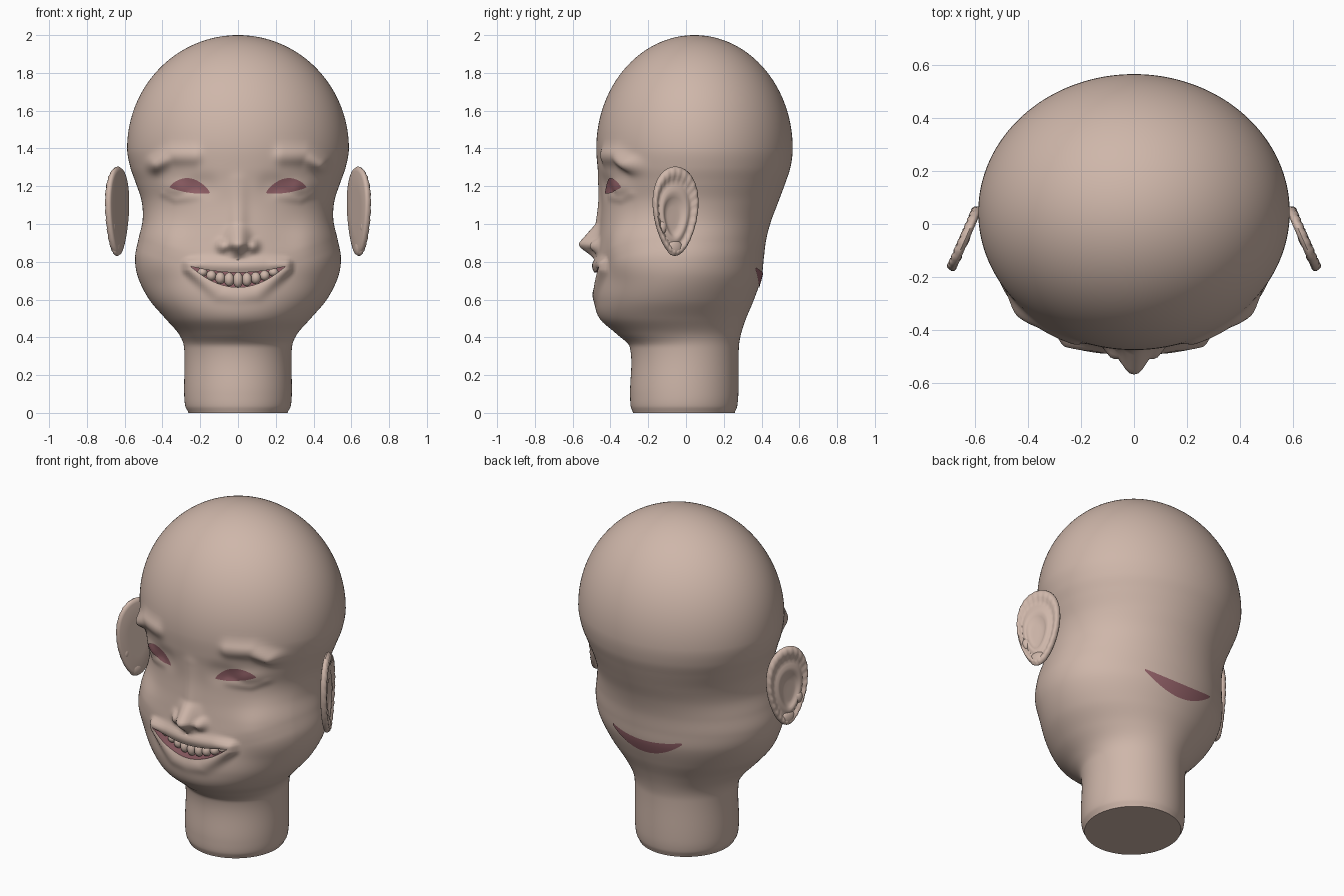
import bpy, bmesh, math
from math import sin, cos, pi, sqrt, exp

if "Cube" in bpy.data.objects:
    bpy.data.objects.remove(bpy.data.objects["Cube"], do_unlink=True)


def material(name, rgb):
    m = bpy.data.materials.new(name)
    m.use_nodes = True
    m.diffuse_color = (*rgb, 1)
    m.node_tree.nodes["Principled BSDF"].inputs["Base Color"].default_value = (*rgb, 1)
    return m


skin = material("skin", (0.62, 0.47, 0.40))
red = material("dull_red", (0.29, 0.12, 0.138))


def finish(bm, name, mats, angle=50):
    me = bpy.data.meshes.new(name)
    bm.to_mesh(me)
    bm.free()
    for m in mats:
        me.materials.append(m)
    ob = bpy.data.objects.new(name, me)
    bpy.context.collection.objects.link(ob)
    smooth(ob, angle)
    return ob


def smooth(ob, angle=50):
    bpy.ops.object.select_all(action="DESELECT")
    ob.select_set(True)
    bpy.context.view_layer.objects.active = ob
    bpy.ops.object.shade_smooth_by_angle(angle=math.radians(angle))


# Head outline below the dome: height, half width, front y, back y
PROFILE = [
    (0, .262, -.28, .258), (.03, .278, -.292, .27), (.1, .285, -.296, .277),
    (.35, .286, -.298, .28), (.42, .315, -.37, .292), (.5, .385, -.458, .318),
    (.6, .47, -.485, .36), (.72, .53, -.48, .4), (.82, .545, -.475, .412),
    (.92, .527, -.465, .425), (1.02, .505, -.455, .452), (1.12, .51, -.45, .49),
    (1.22, .542, -.457, .527), (1.3, .57, -.468, .553), (1.4, .587, -.475, .565)]

# Face relief: ridges from (x, z) to (x, z), with end radii and end heights
RIDGES = [
    (0, 1.22, 0, 1.0, .045, .045, .008, .022),       # nose bridge
    (0, 1.0, 0, .9, .045, .062, .022, .1),           # nose tip
    (.07, .885, .075, .885, .035, .035, .045, .045),  # nose wing
    (.24, 1.36, .36, 1.36, .045, .045, .022, .028),  # brow
    (.36, 1.36, .44, 1.315, .045, .04, .028, .062),
    (.22, 1.15, .33, 1.135, .025, .025, .006, .01),  # lower lid
    (.33, 1.135, .39, 1.165, .025, .025, .01, .012),
    (.33, 1.185, .36, 1.185, .05, .05, .014, .014),  # eyeball
    (0, .78, .15, .785, .035, .035, .02, .02),       # upper lip
    (.15, .785, .26, .785, .035, .03, .02, .04),
    (0, .62, .1, .635, .04, .04, .008, .012),        # lower lip
    (.1, .635, .26, .765, .04, .03, .012, .038),
    (.42, .9, .44, .84, .13, .13, .035, .028)]       # cheek
HOLLOWS = [
    (.17, 1.2, .2, 1.2, .06, .06, -.01, -.01),       # inner eye corner
    (.032, .855, .036, .855, .022, .022, -.016, -.016)]  # nostril


def section(z):
    """Half width, front y and back y of the head at a height."""
    if z >= 1.4:
        k = sqrt(max(0, 1 - ((z - 1.4) / .6) ** 2))
        return .587 * k, .045 - .52 * k, .045 + .52 * k
    i = max(j for j, p in enumerate(PROFILE) if p[0] <= z)
    p, q = PROFILE[i], PROFILE[i + 1]
    h = q[0] - p[0]
    t = (z - p[0]) / h

    def slope(j, c):
        if j in (0, len(PROFILE) - 1):
            return 0
        a, b = PROFILE[j - 1], PROFILE[j + 1]
        return (b[c] - a[c]) / (b[0] - a[0])
    return [p[c] * (1 + 2 * t) * (1 - t) ** 2 + q[c] * t * t * (3 - 2 * t)
            + h * t * (1 - t) * (slope(i, c) * (1 - t) - slope(i + 1, c) * t)
            for c in (1, 2, 3)]


def ridge(x, z, r):
    x0, z0, x1, z1, r0, r1, h0, h1 = r
    dx, dz = x1 - x0, z1 - z0
    t = min(1, max(0, ((x - x0) * dx + (z - z0) * dz) / (dx * dx + dz * dz)))
    d = math.hypot(x - x0 - dx * t, z - z0 - dz * t) / (r0 + (r1 - r0) * t)
    return (h0 + (h1 - h0) * t) * exp(-d ** 2.4) if d < 4 else 0


def relief(x, z):
    if not .45 < z < 1.55:
        return 0
    x = abs(x)
    return max(ridge(x, z, r) for r in RIDGES) + min(ridge(x, z, r) for r in HOLLOWS)


def surface(x, z, side=-1):
    """Y of the head surface, front (-1) or back (1)."""
    a, f, b = section(z)
    c = sqrt(max(0, 1 - (x / a) ** 2))
    y = (f + b) / 2 + side * (b - f) / 2 * c
    return y - relief(x, z) * min(1, c * 3) if side < 0 else y


# Head and neck
SEG = 224
heights = [1.4 * i / 114 for i in range(114)] + [1.4 + .6 * sin(pi / 2 * i / 36) for i in range(36)]
bm = bmesh.new()
rings = []
for z in heights:
    a, f, b = section(z)
    ring = []
    for k in range(SEG):
        t = 2 * pi * k / SEG
        x, c = a * sin(t), cos(t)
        y = (f + b) / 2 - (b - f) / 2 * c
        if c > 0:
            y -= relief(x, z) * min(1, c * 3)
        ring.append(bm.verts.new((x, y, z)))
    rings.append(ring)
for lo, hi in zip(rings, rings[1:]):
    for k in range(SEG):
        n = (k + 1) % SEG
        bm.faces.new((lo[k], lo[n], hi[n], hi[k]))
crown = bm.verts.new((0, .045, 2))
for k in range(SEG):
    bm.faces.new((rings[-1][k], rings[-1][(k + 1) % SEG], crown))
bm.faces.new(rings[0][::-1])
bmesh.ops.recalc_face_normals(bm, faces=bm.faces)
head = finish(bm, "head", [skin, red])


# Smiling mouth opening
def mouth_top(x):
    return .743 + .033 * (x / .25) ** 2


def mouth_bottom(x):
    return .665 + .11 * (x / .25) ** 2


xs = [-.25 + .5 * i / 32 for i in range(33)]
outline = [(x, mouth_bottom(x)) for x in xs] + [(x, mouth_top(x)) for x in xs[-2:0:-1]]
bm = bmesh.new()
face = bm.faces.new([bm.verts.new((x, -.8, z)) for x, z in outline])
ext = bmesh.ops.extrude_face_region(bm, geom=[face])
bmesh.ops.translate(bm, vec=(0, .65, 0),
                    verts=[v for v in ext["geom"] if isinstance(v, bmesh.types.BMVert)])
bmesh.ops.recalc_face_normals(bm, faces=bm.faces)
for f in bm.faces:
    f.material_index = 1
cutter = finish(bm, "mouth_cutter", [skin, red])
cutter.hide_render = True
mod = head.modifiers.new("mouth", "BOOLEAN")
mod.operation, mod.solver, mod.object = "DIFFERENCE", "EXACT", cutter
bpy.context.view_layer.objects.active = head
bpy.ops.object.modifier_apply(modifier=mod.name)
bpy.data.objects.remove(cutter, do_unlink=True)
smooth(head)


# Thin red patches that follow the head surface
def patch(name, x0, x1, bottom, top, side, nx=36, nz=8):
    bm = bmesh.new()
    cols = []
    for i in range(nx + 1):
        x = x0 + (x1 - x0) * i / nx
        lo, hi = bottom(x), top(x)
        zs = [lo + (hi - lo) * j / nz for j in range(nz + 1)]
        cols.append([bm.verts.new((x, surface(x, z, side) + side * .004, z)) for z in zs])
    for a, b in zip(cols, cols[1:]):
        for j in range(nz):
            bm.faces.new((a[j], b[j], b[j + 1], a[j + 1]))
    bm.normal_update()
    if sum(f.normal.y for f in bm.faces) * side < 0:
        bmesh.ops.reverse_faces(bm, faces=bm.faces)
    return finish(bm, name, [red])


def eye_edge(x, height):
    t = min(1, max(0, (abs(x) - .148) / .214))
    return 1.164 + .03 * t + height * max(0, sin(pi * t)) ** .7


patch("back_slit", -.23, .23, mouth_bottom, mouth_top, 1)
for s, side in ((1, "left"), (-1, "right")):
    patch(side + "_eye", s * .148, s * .362,
          lambda x: eye_edge(x, -.014), lambda x: eye_edge(x, .063), -1)

# Teeth
bm = bmesh.new()
for i in range(-4, 5):
    x = i * .047
    z = (mouth_top(x) + mouth_bottom(x)) / 2
    a, f, b = section(z)
    y = (f + b) / 2 - (b - f) / 2 * sqrt(1 - (x / a) ** 2) + .042
    for v in bmesh.ops.create_uvsphere(bm, u_segments=20, v_segments=12, radius=1)["verts"]:
        v.co = (x + v.co.x * .027, y + v.co.y * .03,
                z + v.co.z * (.041 - .0045 * abs(i)))
finish(bm, "teeth", [skin])

# Ears: carved egg shaped discs, front edge flared outward
LEVELS = [(.12, 0), (.25, 0), (.36, .002), (.43, .01), (.5, .016), (.57, .016), (.64, .011),
          (.7, .007), (.76, .011), (.82, .018), (.88, .022), (.94, .019), (.98, .011),
          (1, 0), (.97, -.01), (.9, -.014), (.5, -.014)]
EARSEG = 96


def ear_place(s, u, v, h):
    return s * (.636 + .4 * u + .916 * h), -.056 - .916 * u + .4 * h, 1.068 + v


def ear(name, s):
    bm = bmesh.new()

    def point(r, t, h, inner):
        u = .143 * r * cos(t) * (.9 + .2 * sin(t))
        v = .236 * r * sin(t)
        if inner:
            u, v = u + .02 * (1 - r), v - .05 * (1 - r)
        if r > .75 and h > 0:
            h += .002 * cos(26 * t)
        return bm.verts.new(ear_place(s, u, v, h))
    loops = [[point(r, 2 * pi * k / EARSEG, h, h >= 0) for k in range(EARSEG)] for r, h in LEVELS]
    for a, b in zip(loops, loops[1:]):
        for k in range(EARSEG):
            n = (k + 1) % EARSEG
            bm.faces.new((a[k], a[n], b[n], b[k]))
    bm.faces.new(loops[0])
    bm.faces.new(loops[-1])
    # Tragus and lobe
    for u, v, ru, rv in ((.075, -.085, .022, .035), (.005, -.195, .045, .042)):
        for p in bmesh.ops.create_uvsphere(bm, u_segments=20, v_segments=12, radius=1)["verts"]:
            p.co = ear_place(s, u + p.co.x * ru, v + p.co.z * rv, .003 + p.co.y * .02)
    bmesh.ops.recalc_face_normals(bm, faces=bm.faces)
    finish(bm, name, [skin], 60)


ear("left_ear", 1)
ear("right_ear", -1)
